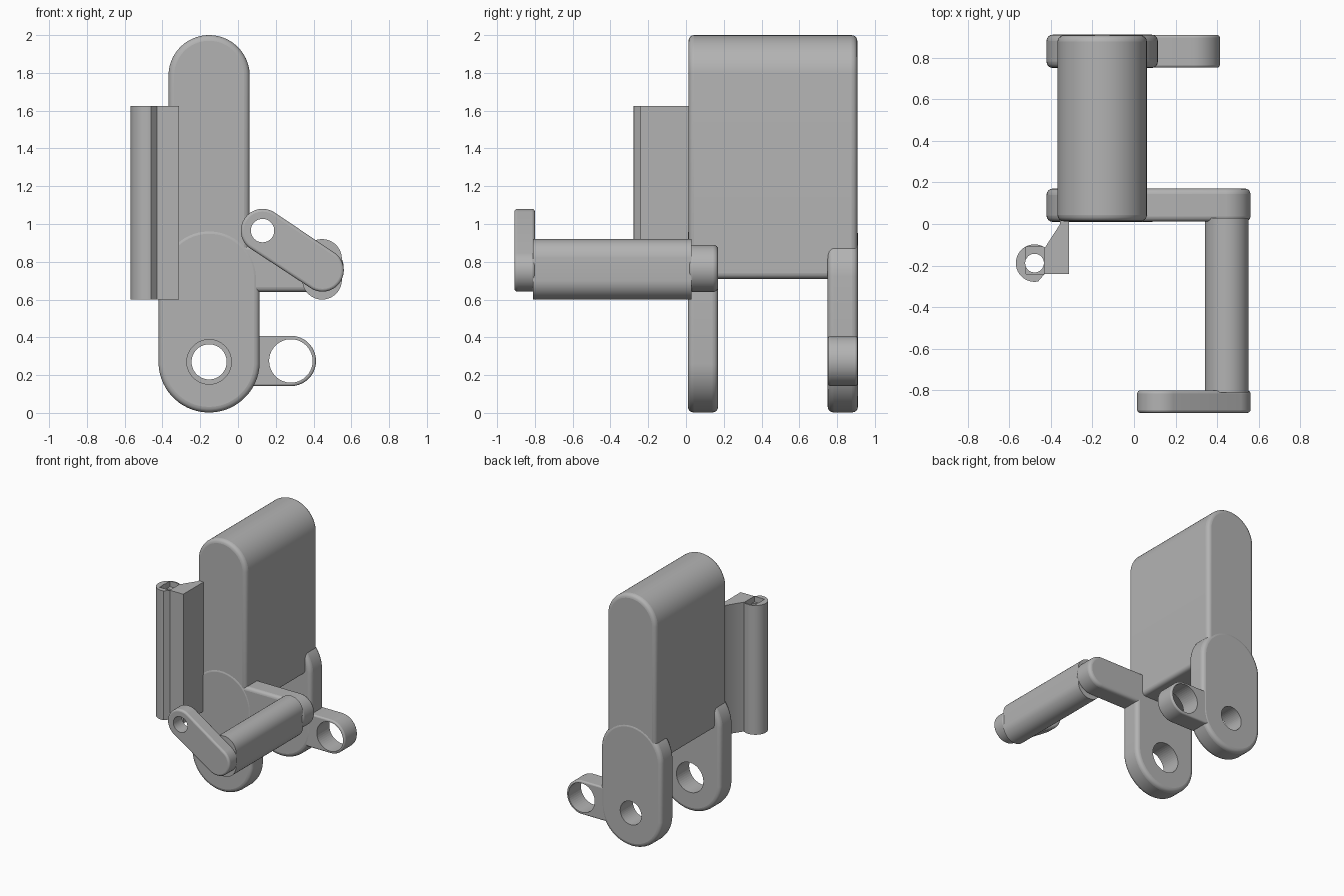
import bpy, bmesh, math

if "Cube" in bpy.data.objects:
    bpy.data.objects.remove(bpy.data.objects["Cube"])

grey = bpy.data.materials.new("plain grey")
grey.diffuse_color = (0.45, 0.45, 0.45, 1)
grey.use_nodes = True
grey.node_tree.nodes["Principled BSDF"].inputs["Base Color"].default_value = grey.diffuse_color


def capsule(a, b, n=64):
    """Outline around two circles given as (u, v, radius)."""
    pts = []
    for i in range(n):
        t = 2 * math.pi * (i + 0.5) / n
        c, s = math.cos(t), math.sin(t)
        u, v, r = max((a, b), key=lambda k: k[0] * c + k[1] * s + k[2])
        pts.append((u + r * c, v + r * s))
    return pts


def circle(u, v, r, n=48):
    return capsule((u, v, r), (u, v, r), n)


def prism(name, outline, lo, hi, axis="Y", bevel=0.0):
    """Extrude an outline along Y (outline in x, z) or Z (outline in x, y)."""
    bm = bmesh.new()
    put = (lambda p: (p[0], lo, p[1])) if axis == "Y" else (lambda p: (p[0], p[1], lo))
    face = bm.faces.new([bm.verts.new(put(p)) for p in outline])
    ext = bmesh.ops.extrude_face_region(bm, geom=[face])
    d = hi - lo
    verts = [g for g in ext["geom"] if isinstance(g, bmesh.types.BMVert)]
    bmesh.ops.translate(bm, verts=verts, vec=(0, d, 0) if axis == "Y" else (0, 0, d))
    bmesh.ops.recalc_face_normals(bm, faces=bm.faces)
    me = bpy.data.meshes.new(name)
    bm.to_mesh(me)
    bm.free()
    me.materials.append(grey)
    ob = bpy.data.objects.new(name, me)
    bpy.context.collection.objects.link(ob)
    if bevel:
        m = ob.modifiers.new("round", "BEVEL")
        m.width, m.segments, m.limit_method = bevel, 4, "ANGLE"
        m.angle_limit = math.radians(40)
    return ob


def cut(ob, outline, lo, hi, axis="Y"):
    c = prism(ob.name + "_cutter", outline, lo, hi, axis)
    c.hide_render = True
    c.hide_set(True)
    m = ob.modifiers.new("cut", "BOOLEAN")
    m.operation, m.object, m.solver = "DIFFERENCE", c, "EXACT"


def smooth(ob):
    bpy.ops.object.select_all(action="DESELECT")
    ob.select_set(True)
    bpy.context.view_layer.objects.active = ob
    bpy.ops.object.shade_smooth_by_angle(angle=math.radians(35))


parts = []
CX = -0.153

# Main block with a round top and a flat underside
top = [(x, z) for x, z in circle(CX, 1.785, 0.215, 64) if z > 1.785]
parts.append(prism("main_block", top + [(CX - 0.215, 0.71), (CX + 0.215, 0.71)],
                   0.013, 0.907, bevel=0.03))

# Two cheek plates with pivot holes
for name, lo, hi, hole in (("front_cheek", 0.01, 0.17, 0.118), ("rear_cheek", 0.75, 0.91, 0.093)):
    ob = prism(name, capsule((CX, 0.27, 0.268), (CX, 0.71, 0.268)), lo, hi, bevel=0.03)
    cut(ob, circle(CX, 0.27, hole), lo - 0.1, hi + 0.1)
    parts.append(ob)

# Ring lug on the rear cheek
lug = prism("rear_lug", capsule((0.1, 0.275, 0.133), (0.28, 0.275, 0.133)), 0.752, 0.908, bevel=0.012)
cut(lug, circle(0.28, 0.275, 0.115), 0.6, 1.0)
parts.append(lug)

# Side arm, rod and crank
parts.append(prism("side_arm", capsule((0.0, 0.765, 0.125), (0.435, 0.765, 0.125)), 0.012, 0.17, bevel=0.025))
parts.append(prism("rod", capsule((0.445, 0.815, 0.105), (0.445, 0.705, 0.105)), -0.81, 0.03))
crank = prism("crank", capsule((0.13, 0.965, 0.115), (0.447, 0.755, 0.113)), -0.908, -0.80, bevel=0.015)
cut(crank, circle(0.13, 0.965, 0.062), -1.0, -0.7)
parts.append(crank)

# Clip rail: angled web, square wall and tube with a socket at the top
tube = [p for p in circle(-0.478, -0.188, 0.09)
        if not (p[0] > -0.45 and p[1] < -0.2) and not (p[0] > -0.42)]
start = max(range(len(tube)), key=lambda i: math.dist(tube[i], tube[i - 1]))
tube = tube[start:] + tube[:start]
rail = prism("clip_rail", tube + [(-0.43, -0.24), (-0.312, -0.24), (-0.312, 0.03), (-0.355, 0.03), (-0.355, 0.0)],
             0.6, 1.625, axis="Z")
cut(rail, circle(-0.478, -0.188, 0.045, 32), 0.5, 1.7, axis="Z")
cut(rail, [(-0.52, -0.24), (-0.432, -0.24), (-0.432, -0.11), (-0.52, -0.11)], 1.58, 1.7, axis="Z")
parts.append(rail)

for ob in parts:
    smooth(ob)
